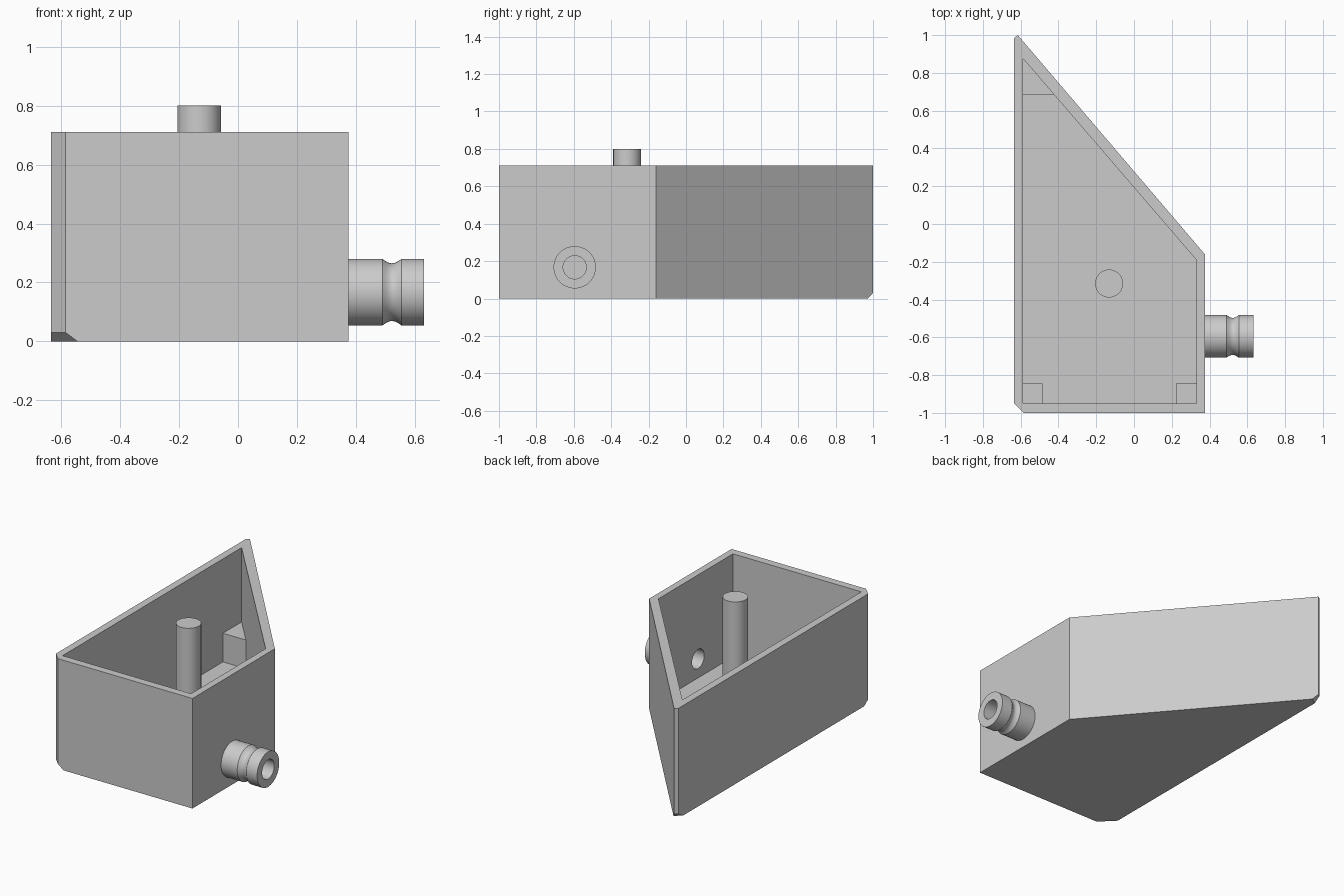
import bpy
import bmesh
import math
from mathutils import Vector

cube = bpy.data.objects.get("Cube")
if cube:
    bpy.data.objects.remove(cube, do_unlink=True)

COLOR = (0.6, 0.6, 0.6, 1)
grey = bpy.data.materials.new("plain grey")
grey.use_nodes = True
grey.diffuse_color = COLOR
grey.node_tree.nodes["Principled BSDF"].inputs["Base Color"].default_value = COLOR

HEIGHT, FLOOR, WALL_X = 0.71, 0.045, 0.375
PORT_Y, PORT_Z, BORE = -0.595, 0.167, 0.062


def finish(name, bm):
    bmesh.ops.recalc_face_normals(bm, faces=bm.faces)
    mesh = bpy.data.meshes.new(name)
    bm.to_mesh(mesh)
    bm.free()
    mesh.materials.append(grey)
    obj = bpy.data.objects.new(name, mesh)
    bpy.context.collection.objects.link(obj)
    return obj


def prism(outline, z0, z1):
    """Extrude a plan outline between two heights."""
    bm = bmesh.new()
    base = bm.faces.new([bm.verts.new((x, y, z0)) for x, y in outline])
    top = bmesh.ops.extrude_face_region(bm, geom=[base])["geom"]
    verts = [v for v in top if isinstance(v, bmesh.types.BMVert)]
    bmesh.ops.translate(bm, verts=verts, vec=(0, 0, z1 - z0))
    bmesh.ops.recalc_face_normals(bm, faces=bm.faces)
    return bm


def lathe_x(profile, closed, segments=48):
    """Revolve (x, radius) points about the port axis."""
    bm = bmesh.new()
    verts = [bm.verts.new((x, PORT_Y, PORT_Z + r)) for x, r in profile]
    edges = [bm.edges.new(p) for p in zip(verts, verts[1:])]
    if closed:
        edges.append(bm.edges.new((verts[-1], verts[0])))
    bmesh.ops.spin(bm, geom=verts + edges, cent=(0, PORT_Y, PORT_Z), axis=(1, 0, 0),
                   angle=2 * math.pi, steps=segments, use_duplicate=False)
    bmesh.ops.remove_doubles(bm, verts=bm.verts, dist=0.0001)
    return bm


def clip_corner(bm, points):
    """Cut a solid by a plane and cap it, keeping the side with the middle."""
    a, b, c = map(Vector, points)
    normal = (b - a).cross(c - a).normalized()
    if normal.dot(Vector((0, -0.3, 0.3)) - a) > 0:
        normal.negate()
    bmesh.ops.bisect_plane(bm, geom=bm.verts[:] + bm.edges[:] + bm.faces[:],
                           plane_co=a, plane_no=normal, clear_outer=True)
    bmesh.ops.holes_fill(bm, edges=[e for e in bm.edges if e.is_boundary], sides=0)


def select_only(obj):
    bpy.ops.object.select_all(action="DESELECT")
    obj.select_set(True)
    bpy.context.view_layer.objects.active = obj


def cut(obj, cutter):
    cutter.hide_render = True
    select_only(obj)
    mod = obj.modifiers.new("cut", "BOOLEAN")
    mod.operation = "DIFFERENCE"
    mod.solver = "EXACT"
    mod.object = cutter
    bpy.ops.object.modifier_apply(modifier=mod.name)
    bpy.data.objects.remove(cutter, do_unlink=True)


def smooth(obj):
    select_only(obj)
    bpy.ops.object.shade_smooth_by_angle(angle=math.radians(30))


# Wedge-plan housing with chamfered left corners
body = prism([(-0.635, 0.985), (-0.635, -0.95), (-0.585, -1), (WALL_X, -1),
              (WALL_X, -0.16), (-0.615, 1)], 0, HEIGHT)
clip_corner(body, [(-0.635, -0.95, 0.03), (-0.585, -1, 0.03), (-0.545, -1, 0)])
clip_corner(body, [(-0.635, 0.985, 0.03), (-0.615, 1, 0.03), (-0.591, 0.972, 0)])
housing = finish("housing", body)

# Open cavity and port hole
cavity = prism([(-0.587, 0.875), (-0.587, -0.95), (0.33, -0.95), (0.33, -0.19)],
               FLOOR, HEIGHT + 0.1)
cut(housing, finish("cavity_cutter", cavity))
hole = lathe_x([(0.25, 0), (0.25, BORE), (0.45, BORE), (0.45, 0)], False)
cut(housing, finish("port_cutter", hole))
smooth(housing)

# Hollow hose port with a rounded groove
groove = [(0.49 + 0.065 * t / 12, 0.113 - 0.015 * math.sin(math.pi * t / 12))
          for t in range(13)]
profile = [(0.36, BORE), (0.36, 0.113)] + groove + [(0.632, 0.113), (0.632, BORE)]
smooth(finish("hose_port", lathe_x(profile, True)))

# Central pillar
bm = bmesh.new()
bmesh.ops.create_cone(bm, cap_ends=True, segments=48, radius1=0.074, radius2=0.074, depth=0.78)
bmesh.ops.translate(bm, verts=bm.verts, vec=(-0.132, -0.315, 0.41))
smooth(finish("pillar", bm))

# Corner supports on the floor
supports = {
    "front_right_support": [(-0.6, -0.96), (-0.485, -0.96), (-0.485, -0.845), (-0.6, -0.845)],
    "front_left_support": [(0.222, -0.96), (0.34, -0.96), (0.34, -0.845), (0.222, -0.845)],
    "back_support": [(-0.595, 0.685), (-0.42, 0.685), (-0.595, 0.885)],
}
for name, outline in supports.items():
    finish(name, prism(outline, 0.02, 0.23))
